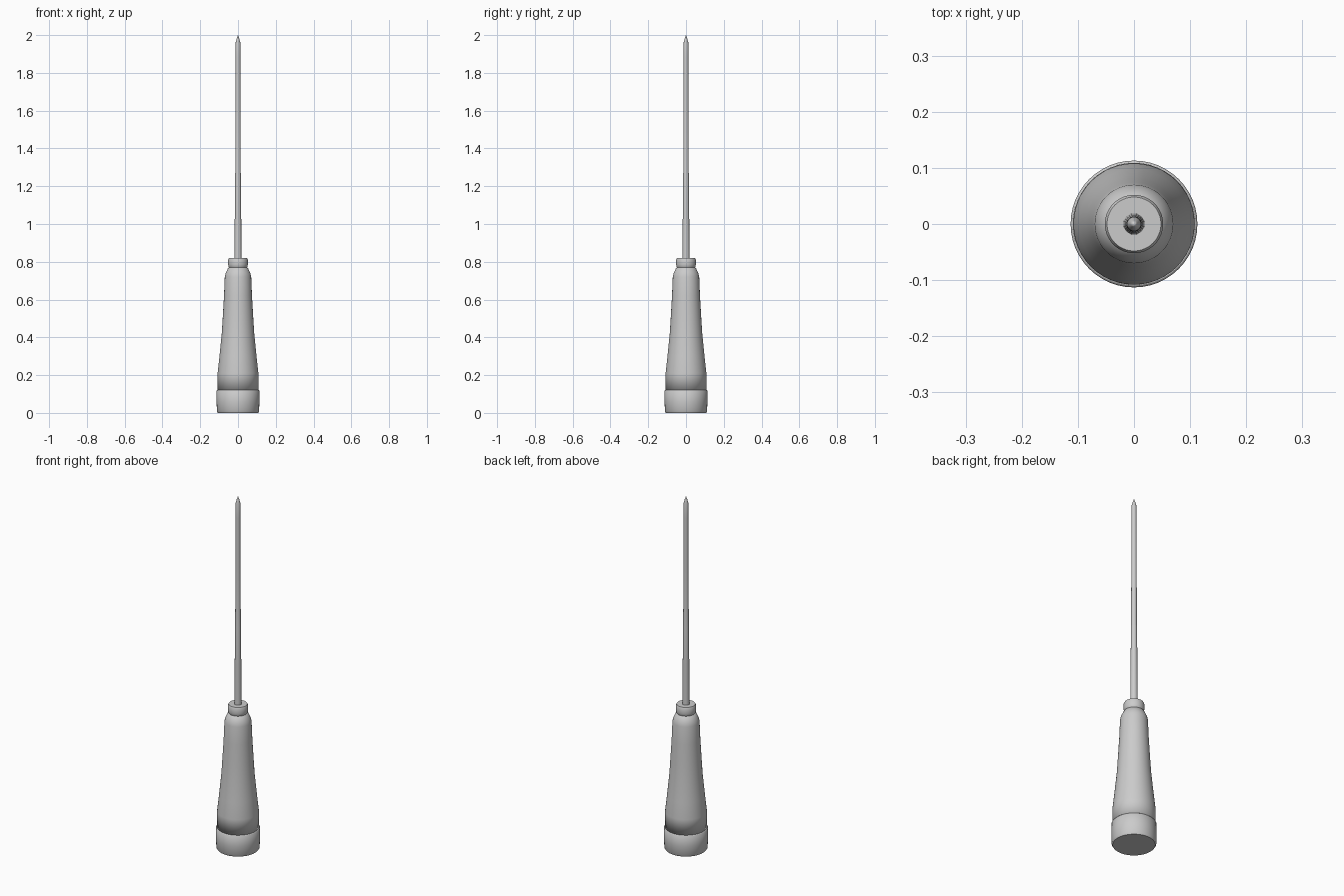
import bpy
import bmesh
from math import cos, sin, tau, radians

cube = bpy.data.objects.get("Cube")
if cube:
    bpy.data.objects.remove(cube)

# One light grey finish for every part
grey = bpy.data.materials.new("light grey")
grey.use_nodes = True
colour = (0.6, 0.6, 0.6, 1)
grey.diffuse_color = colour
grey.node_tree.nodes["Principled BSDF"].inputs["Base Color"].default_value = colour


def lathe(name, profile, sides, sharp=None):
    """Turn a (radius, height) profile about z, closing both ends."""
    bm = bmesh.new()
    rings = []
    for r, z in profile:
        if r == 0:
            rings.append([bm.verts.new((0, 0, z))] * sides)
        else:
            rings.append([bm.verts.new((r * cos(tau * i / sides), r * sin(tau * i / sides), z))
                          for i in range(sides)])
    for low, high in zip(rings, rings[1:]):
        for i in range(sides):
            j = (i + 1) % sides
            corners = dict.fromkeys((low[i], low[j], high[j], high[i]))
            bm.faces.new(list(corners))
    for ring, flip in ((rings[0], True), (rings[-1], False)):
        if ring[0] is not ring[1]:
            bm.faces.new(ring[::-1] if flip else ring)
    bmesh.ops.recalc_face_normals(bm, faces=bm.faces)
    mesh = bpy.data.meshes.new(name)
    bm.to_mesh(mesh)
    bm.free()
    mesh.materials.append(grey)
    obj = bpy.data.objects.new(name, mesh)
    bpy.context.collection.objects.link(obj)
    bpy.ops.object.select_all(action='DESELECT')
    obj.select_set(True)
    bpy.context.view_layer.objects.active = obj
    if sharp:
        bpy.ops.object.shade_smooth_by_angle(angle=radians(sharp))
    else:
        bpy.ops.object.shade_smooth()
    return obj


# Butt cap with slightly rounded lower edge
lathe("butt_cap", [(0.107, 0), (0.112, 0.008), (0.113, 0.06), (0.113, 0.118),
                   (0.109, 0.122), (0.095, 0.122)], 48, 50)

# Tapered grip, softly shaded into its underside
lathe("handle", [(0.095, 0.12), (0.109, 0.121), (0.108, 0.21), (0.098, 0.30),
                 (0.086, 0.42), (0.081, 0.50), (0.074, 0.62), (0.070, 0.72),
                 (0.066, 0.738), (0.052, 0.768), (0.045, 0.772)], 48)

# Collar at the top of the grip
lathe("collar", [(0.045, 0.766), (0.050, 0.774), (0.052, 0.785), (0.052, 0.812),
                 (0.048, 0.820), (0.015, 0.820)], 48, 50)

# Slender shaft with a sharpened point
lathe("shaft", [(0.019, 0.81), (0.017, 1.05), (0.0155, 1.26), (0.0145, 1.27),
                (0.0135, 1.60), (0.0125, 1.88), (0.0125, 1.96), (0.006, 1.985),
                (0, 2.0)], 24, 50)
